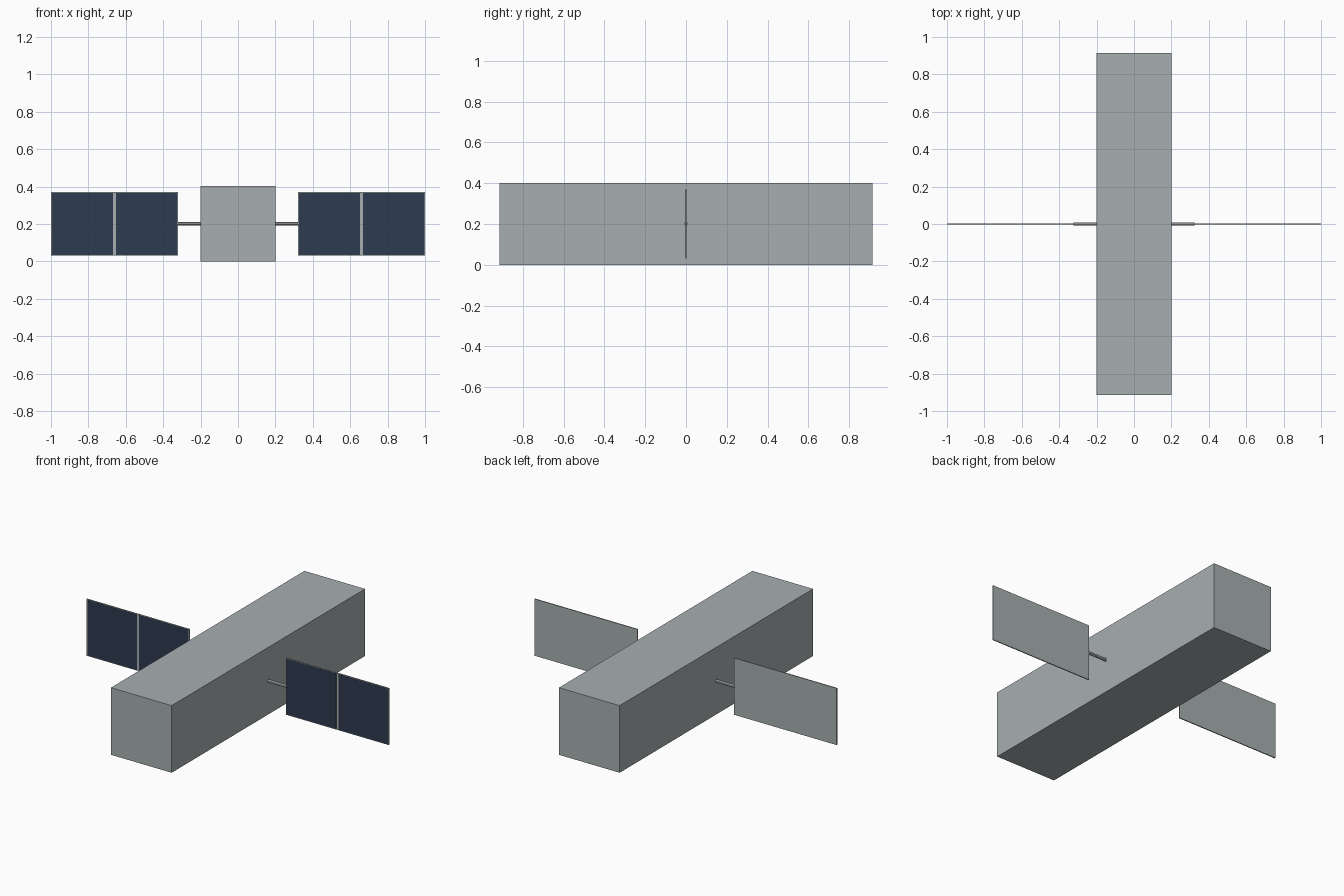
import bpy
import math

cube = bpy.data.objects.get("Cube")
if cube:
    bpy.data.objects.remove(cube, do_unlink=True)


def make_material(name, color):
    mat = bpy.data.materials.new(name)
    mat.use_nodes = True
    mat.diffuse_color = color
    mat.node_tree.nodes["Principled BSDF"].inputs["Base Color"].default_value = color
    return mat


grey = make_material("hull grey", (0.39, 0.43, 0.435, 1))
navy = make_material("solar navy", (0.026, 0.043, 0.078, 1))


def box(name, center, size, mat):
    bpy.ops.mesh.primitive_cube_add(size=1, location=center)
    obj = bpy.context.object
    obj.name = name
    obj.scale = size
    bpy.ops.object.transform_apply(location=False, rotation=False, scale=True)
    obj.data.materials.append(mat)
    return obj


MID = 0.201        # height of the wing axis
PANEL = 0.34       # panel height
THICK = 0.006      # panel thickness

# Long square body
box("body", (0, 0, MID), (0.402, 1.83, 2 * MID), grey)

for side, label in ((1, "left"), (-1, "right")):
    # Round strut from the body to the panel
    bpy.ops.mesh.primitive_cylinder_add(
        vertices=12, radius=0.009, depth=0.13,
        location=(side * 0.258, 0, MID), rotation=(0, math.pi / 2, 0))
    strut = bpy.context.object
    strut.name = label + "_strut"
    strut.data.materials.append(grey)
    bpy.ops.object.shade_smooth_by_angle()

    # Panel backing, which shows as a thin frame around the cells
    box(label + "_panel", (side * 0.66, 0, MID), (2 * PANEL, THICK, PANEL), grey)

    # Two dark cells on the front face only
    for part, offset in (("inner", -0.171), ("outer", 0.171)):
        box(f"{label}_{part}_cell", (side * (0.66 + offset), -THICK / 2, MID),
            (0.328, 0.002, PANEL - 0.008), navy)
